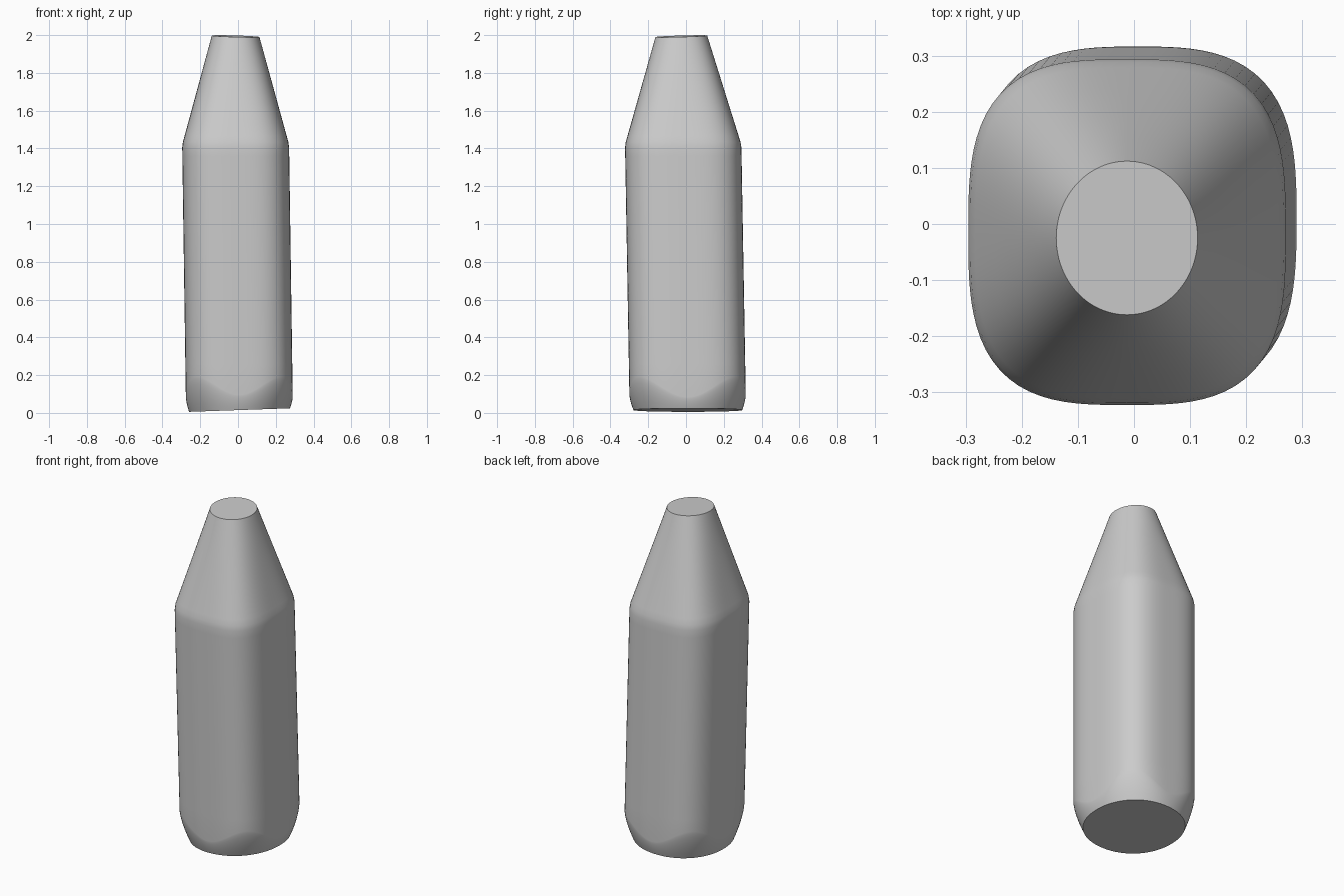
import bpy, bmesh
from math import cos, sin, pi

cube = bpy.data.objects.get("Cube")
if cube:
    bpy.data.objects.remove(cube, do_unlink=True)

SEGMENTS = 96
BODY = (0.283, 0.308)      # half widths of the rounded square body
NECK = (0.126, 0.137)      # half widths of the round top
FOOT = (0.267, 0.288)      # half widths of the round bottom
SHOULDER_Z, TOP_Z, FOOT_Z = 1.42, 1.994, 0.015


def outline(size, power):
    """Superellipse: power 2 is round, higher is squarer."""
    points = []
    for i in range(SEGMENTS):
        c, s = cos(2 * pi * i / SEGMENTS), sin(2 * pi * i / SEGMENTS)
        k = (abs(c) ** power + abs(s) ** power) ** (-1 / power)
        points.append((size[0] * c * k, size[1] * s * k))
    return points


def mix(a, b, t):
    return a + (b - a) * t


def lean(x, y, z):
    """The whole body leans slightly to the front and right."""
    return (x + 0.008 - 0.0145 * min(z, SHOULDER_Z),
            y + 0.010 - 0.0175 * z, z)


body, neck, foot = outline(BODY, 3.1), outline(NECK, 2), outline(FOOT, 2.1)
rings = []

# Rounded foot: the squarer corners are cut back higher than the sides
for t in (0, 0.2, 0.4, 0.6, 0.8, 0.93, 1):
    ring = []
    for (fx, fy), (bx, by) in zip(foot, body):
        rise = 0.02 + 3.0 * (((bx**2 + by**2) ** 0.5) - ((fx**2 + fy**2) ** 0.5))
        bulge = 1 - (1 - t) ** 1.5
        tilt = 0.035 * fx * (1 - t)
        ring.append((mix(fx, bx, bulge), mix(fy, by, bulge), FOOT_Z + tilt + rise * t))
    rings.append(ring)

# Straight body
for z in (0.26, 0.8, 1.36, 1.405):
    rings.append([(x, y, z) for x, y in body])

# Tapered shoulder up to the round top
for t in (0.025, 0.08, 0.3, 0.55, 0.8, 1):
    rings.append([(mix(bx, nx, t), mix(by, ny, t),
                   mix(SHOULDER_Z, TOP_Z - 0.03 * nx + 0.03 * ny, t))
                  for (bx, by), (nx, ny) in zip(body, neck)])

# Skin the rings and cap both ends
bm = bmesh.new()
loops = [[bm.verts.new(lean(*p)) for p in ring] for ring in rings]
for low, high in zip(loops, loops[1:]):
    for i in range(SEGMENTS):
        j = (i + 1) % SEGMENTS
        bm.faces.new((low[i], low[j], high[j], high[i]))
bm.faces.new(loops[0][::-1])
bm.faces.new(loops[-1])
bmesh.ops.recalc_face_normals(bm, faces=bm.faces)
mesh = bpy.data.meshes.new("bottle_body")
bm.to_mesh(mesh)
bm.free()

grey = bpy.data.materials.new("light grey")
grey.use_nodes = True
color = (0.6, 0.6, 0.6, 1)
grey.diffuse_color = color
grey.node_tree.nodes["Principled BSDF"].inputs["Base Color"].default_value = color
mesh.materials.append(grey)

bottle = bpy.data.objects.new("bottle_body", mesh)
bpy.context.collection.objects.link(bottle)
bpy.context.view_layer.objects.active = bottle
bottle.select_set(True)
bpy.ops.object.shade_smooth_by_angle(angle=0.6)
